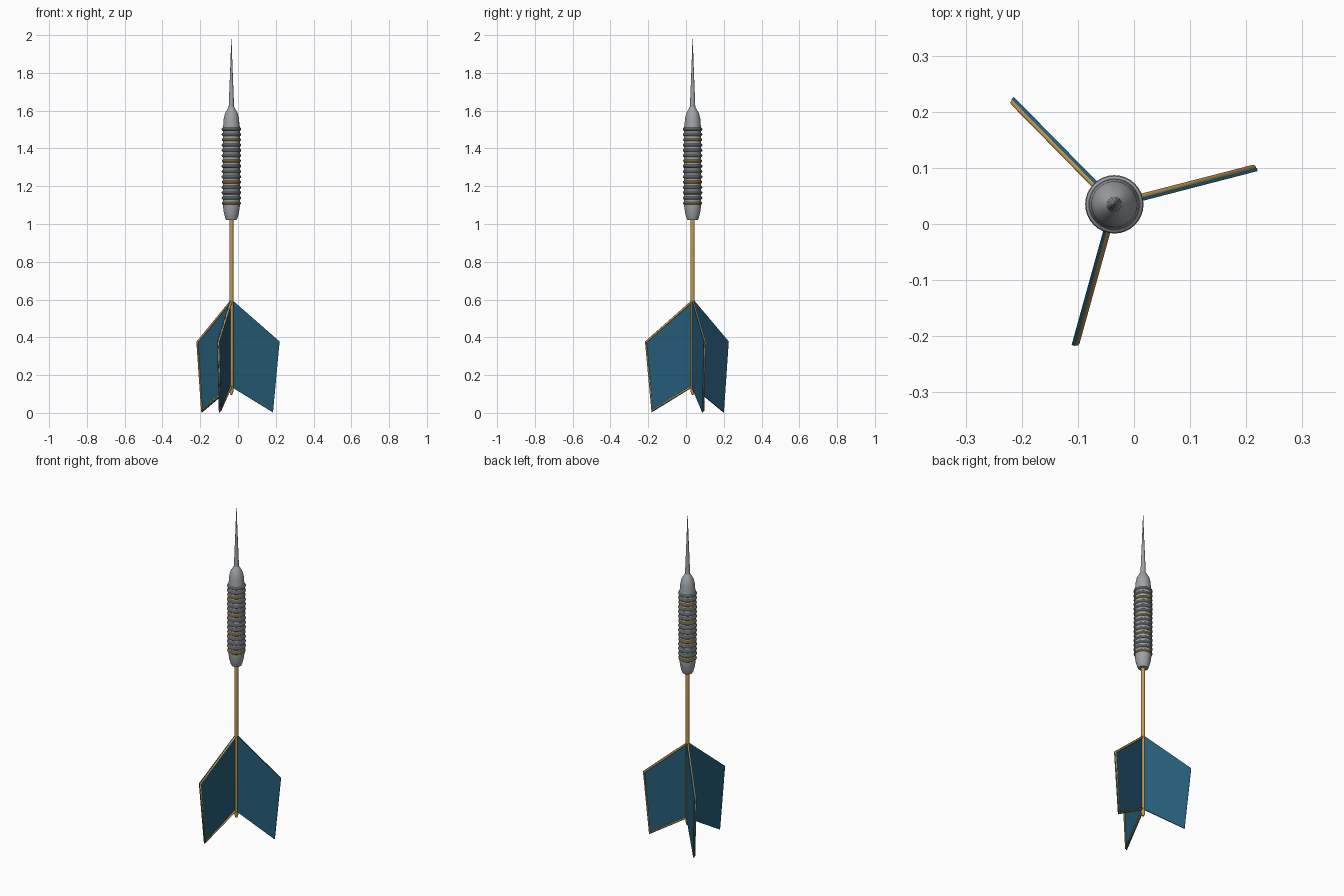
import bpy, bmesh, math

if "Cube" in bpy.data.objects:
    bpy.data.objects.remove(bpy.data.objects["Cube"])

AXIS = (-0.035, 0.035)          # centre line of the dart


def material(name, rgb):
    m = bpy.data.materials.new(name)
    m.diffuse_color = (*rgb, 1)
    m.use_nodes = True
    m.node_tree.nodes["Principled BSDF"].inputs["Base Color"].default_value = m.diffuse_color
    return m


steel = material("steel grey", (0.34, 0.36, 0.38))
gold = material("gold", (0.56, 0.33, 0.085))
teal = material("teal", (0.018, 0.105, 0.18))


def add_mesh(name, bm, mat, smooth=True):
    bmesh.ops.recalc_face_normals(bm, faces=bm.faces)
    me = bpy.data.meshes.new(name)
    bm.to_mesh(me)
    bm.free()
    me.materials.append(mat)
    ob = bpy.data.objects.new(name, me)
    bpy.context.collection.objects.link(ob)
    ob.location = (*AXIS, 0)
    if smooth:
        bpy.ops.object.select_all(action='DESELECT')
        ob.select_set(True)
        bpy.context.view_layer.objects.active = ob
        bpy.ops.object.shade_smooth_by_angle(angle=math.radians(35))
    return ob


def lathe(name, profile, mat, steps=32, closed=False):
    """Spin a (radius, z) profile around the centre line."""
    bm = bmesh.new()
    vs = [bm.verts.new((r, 0, z)) for r, z in profile]
    es = [bm.edges.new(p) for p in zip(vs, vs[1:])]
    if closed:
        es.append(bm.edges.new((vs[-1], vs[0])))
    bmesh.ops.spin(bm, geom=vs + es, axis=(0, 0, 1), cent=(0, 0, 0),
                   angle=math.tau, steps=steps)
    bmesh.ops.remove_doubles(bm, verts=bm.verts, dist=1e-5)
    return add_mesh(name, bm, mat)


# Needle, barrel and shaft
lathe("needle", [(0, 1.60), (0.015, 1.60), (0.012, 1.68), (0.006, 1.83), (0, 2.0)], steel, 16)
lathe("barrel", [(0, 1.02), (0.027, 1.02), (0.032, 1.03), (0.040, 1.06),
                 (0.045, 1.095), (0.045, 1.515), (0.042, 1.53), (0.041, 1.555),
                 (0.034, 1.585), (0.019, 1.612), (0.014, 1.62), (0, 1.62)], steel)
lathe("shaft", [(0, 0.095), (0.006, 0.098), (0.011, 0.115), (0.011, 1.03), (0, 1.03)], gold, 16)

# Grip rings, every fourth one gold
for i in range(15):
    z = 1.11 + 0.028 * i
    is_gold = i % 4 == 0
    minor = 0.008 if is_gold else 0.009
    ring = [(0.043 + minor * math.cos(a), z + minor * math.sin(a))
            for a in (math.tau * k / 10 for k in range(10))]
    lathe("gold_ring" if is_gold else "grip_ring", ring, gold if is_gold else steel, closed=True)

# Three flights: a teal plate with a gold rim along its outer edges on one side
OUTLINE = [(0, 0.60), (0.262, 0.378), (0.226, 0.003), (0, 0.137)]
RIM = [(0.003, 0.591), (0.256, 0.375), (0.222, 0.012), (0.003, 0.142)]


def flight_plate(angle):
    bm = bmesh.new()
    face = bm.faces.new([bm.verts.new((r, -0.0065, z)) for r, z in OUTLINE])
    ext = bmesh.ops.extrude_face_region(bm, geom=[face])["geom"]
    bmesh.ops.translate(bm, vec=(0, 0.006, 0),
                        verts=[v for v in ext if isinstance(v, bmesh.types.BMVert)])
    add_mesh("flight_plate", bm, teal, False).rotation_euler.z = angle


def flight_rim(angle):
    cu = bpy.data.curves.new("flight_rim", 'CURVE')
    cu.dimensions = '3D'
    cu.bevel_depth = 0.0055
    cu.bevel_resolution = 2
    cu.use_fill_caps = True
    sp = cu.splines.new('POLY')
    sp.points.add(len(RIM) - 1)
    for p, (r, z) in zip(sp.points, RIM):
        p.co = (r, 0.001, z, 1)
    cu.materials.append(gold)
    ob = bpy.data.objects.new("flight_rim", cu)
    bpy.context.collection.objects.link(ob)
    ob.location = (*AXIS, 0)
    ob.rotation_euler.z = angle
    bpy.ops.object.select_all(action='DESELECT')
    ob.select_set(True)
    bpy.context.view_layer.objects.active = ob
    bpy.ops.object.convert(target='MESH')


for deg in (14.5, 134.5, 254.5):
    flight_plate(math.radians(deg))
    flight_rim(math.radians(deg))
